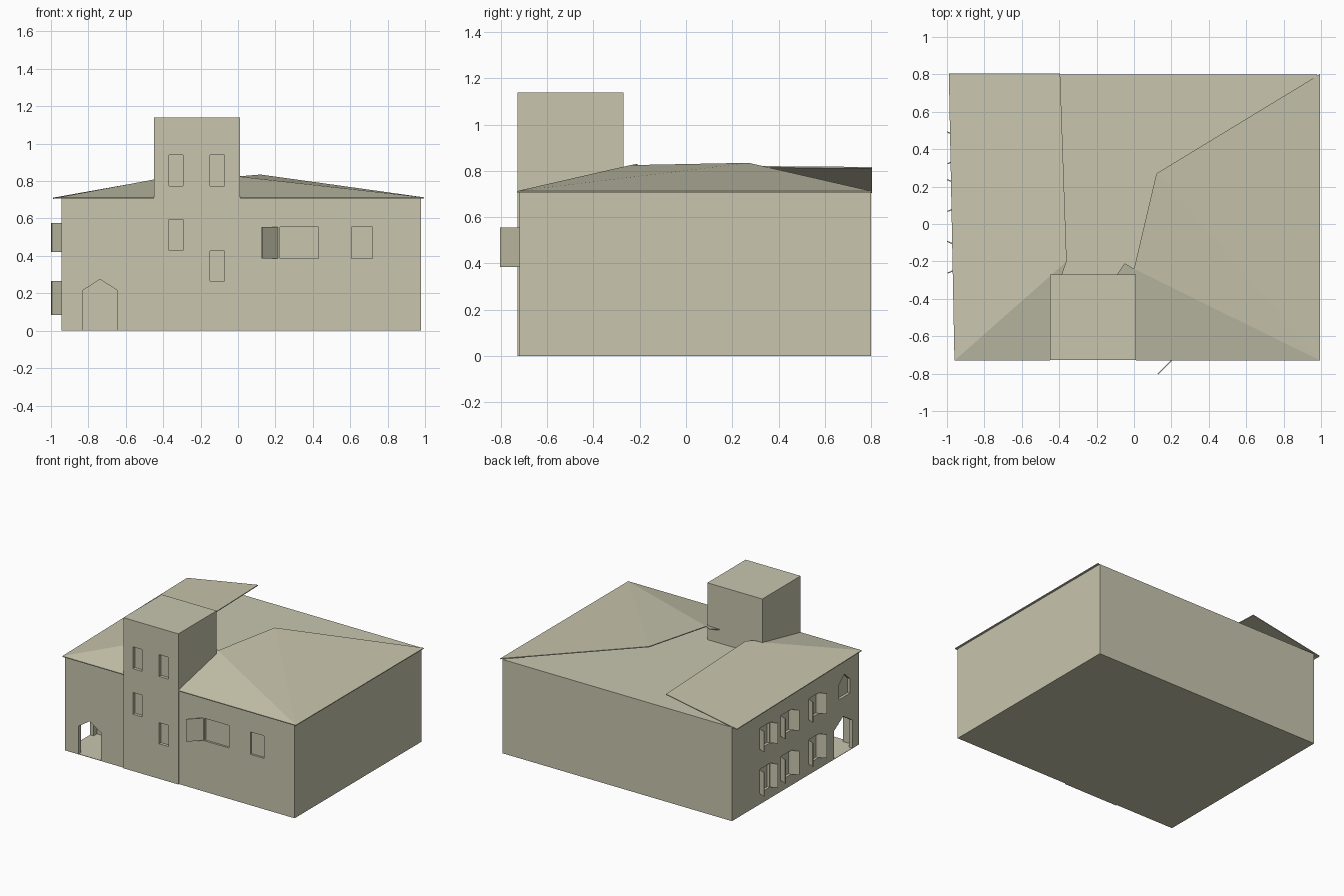
import bpy, bmesh, math
from mathutils import Vector

if "Cube" in bpy.data.objects:
    bpy.data.objects.remove(bpy.data.objects["Cube"])

stone = bpy.data.materials.new("pale_olive_stone")
stone.diffuse_color = (0.58, 0.56, 0.42, 1)
stone.use_nodes = True
stone.node_tree.nodes["Principled BSDF"].inputs["Base Color"].default_value = stone.diffuse_color


def prism(name, outline, push):
    """Solid made by pushing a flat outline along a vector."""
    bm = bmesh.new()
    face = bm.faces.new([bm.verts.new(p) for p in outline])
    res = bmesh.ops.extrude_face_region(bm, geom=[face], use_keep_orig=True)
    moved = [g for g in res["geom"] if isinstance(g, bmesh.types.BMVert)]
    bmesh.ops.translate(bm, verts=moved, vec=Vector(push))
    bmesh.ops.recalc_face_normals(bm, faces=bm.faces)
    me = bpy.data.meshes.new(name)
    bm.to_mesh(me)
    bm.free()
    me.materials.append(stone)
    ob = bpy.data.objects.new(name, me)
    bpy.context.collection.objects.link(ob)
    return ob


def box(name, x0, x1, y0, y1, z0, z1):
    return prism(name, [(x0, y0, z0), (x1, y0, z0), (x1, y1, z0), (x0, y1, z0)], (0, 0, z1 - z0))


def shutter(name, a, b, z0, z1, t=0.006):
    """Thin upright plate from plan point a to plan point b."""
    d = (Vector(b) - Vector(a)).normalized()
    return prism(name, [(*a, z0), (*b, z0), (*b, z1), (*a, z1)], (-d.y * t, d.x * t, 0))


def boolean(ob, other, op):
    m = ob.modifiers.new(op.lower(), 'BOOLEAN')
    m.operation, m.object, m.solver = op, other, 'EXACT'
    bpy.context.view_layer.update()
    me = bpy.data.meshes.new_from_object(ob.evaluated_get(bpy.context.evaluated_depsgraph_get()))
    ob.modifiers.clear()
    ob.data = me
    bpy.data.objects.remove(other)


# main block and tower as one shell
FRONT, LEFT = -0.72, -0.945
walls = box("house_walls", LEFT, 0.978, FRONT, 0.80, 0, 0.71)
boolean(walls, box("tower", -0.45, 0.01, -0.728, -0.27, 0, 1.14), 'UNION')

# corner loggia: room with a pointed arch on the front and on the left
boolean(walls, box("loggia_room", LEFT + 0.03, -0.62, FRONT + 0.03, -0.38, 0.003, 0.29), 'DIFFERENCE')


def pointed(a, b, z0, z1, z2):
    return [(a, z0), (b, z0), (b, z1), ((a + b) / 2, z2), (a, z1)]


arch = pointed(-0.83, -0.645, 0.003, 0.215, 0.275)
boolean(walls, prism("front_arch", [(u, FRONT - 0.05, z) for u, z in arch], (0, 0.1, 0)), 'DIFFERENCE')
arch = pointed(-0.64, -0.42, 0.003, 0.215, 0.285)
boolean(walls, prism("left_arch", [(LEFT - 0.05, u, z) for u, z in arch], (0.1, 0, 0)), 'DIFFERENCE')

# front window recesses
for x0, x1, z0, z1 in [(-0.37, -0.295, 0.775, 0.94), (-0.15, -0.072, 0.775, 0.94),
                       (-0.37, -0.295, 0.43, 0.595), (-0.15, -0.072, 0.265, 0.425),
                       (0.225, 0.43, 0.385, 0.555), (0.607, 0.72, 0.385, 0.555)]:
    boolean(walls, box("window_cut", x0, x1, -0.80, FRONT + 0.015, z0, z1), 'DIFFERENCE')

# front shutter
shutter("front_shutter", (0.13, -0.805), (0.215, FRONT), 0.385, 0.555)

# left windows, two floors, each with a pair of open shutters
for z0, z1 in [(0.085, 0.265), (0.42, 0.575)]:
    for yc in (0.41, 0.155, -0.175):
        boolean(walls, box("window_cut", LEFT - 0.1, LEFT + 0.02, yc - 0.06, yc + 0.06, z0, z1), 'DIFFERENCE')
        for s in (-1, 1):
            shutter("left_shutter", (LEFT, yc + s * 0.062), (-0.998, yc + s * 0.085), z0, z1)

# small pointed window above the loggia
gable = pointed(-0.61, -0.48, 0.43, 0.54, 0.60)
boolean(walls, prism("window_cut", [(LEFT - 0.05, u, z) for u, z in gable], (0.07, 0, 0)), 'DIFFERENCE')

# thin roof slopes over the flat top
drop = (0, 0, -0.006)
left_peak, right_peak, ridge_end = (-0.36, -0.20, 0.825), (0.0, -0.24, 0.825), (0.12, 0.27, 0.835)
fl, fr, br = (-0.96, -0.73, 0.713), (0.995, -0.73, 0.713), (0.995, 0.802, 0.713)
roofs = {
    "left_roof": [fl, left_peak, (-0.395, 0.805, 0.817), (-0.99, 0.805, 0.711)],
    "front_left_roof": [fl, (-0.45, -0.73, 0.713), (-0.385, -0.27, 0.81), left_peak],
    "front_right_roof": [(0.01, -0.73, 0.713), fr, right_peak, (-0.05, -0.21, 0.83), (-0.09, -0.27, 0.815)],
    "right_roof_front": [fr, ridge_end, right_peak],
    "right_roof_back": [fr, br, ridge_end],
}
for name, pts in roofs.items():
    prism(name, pts, drop)
